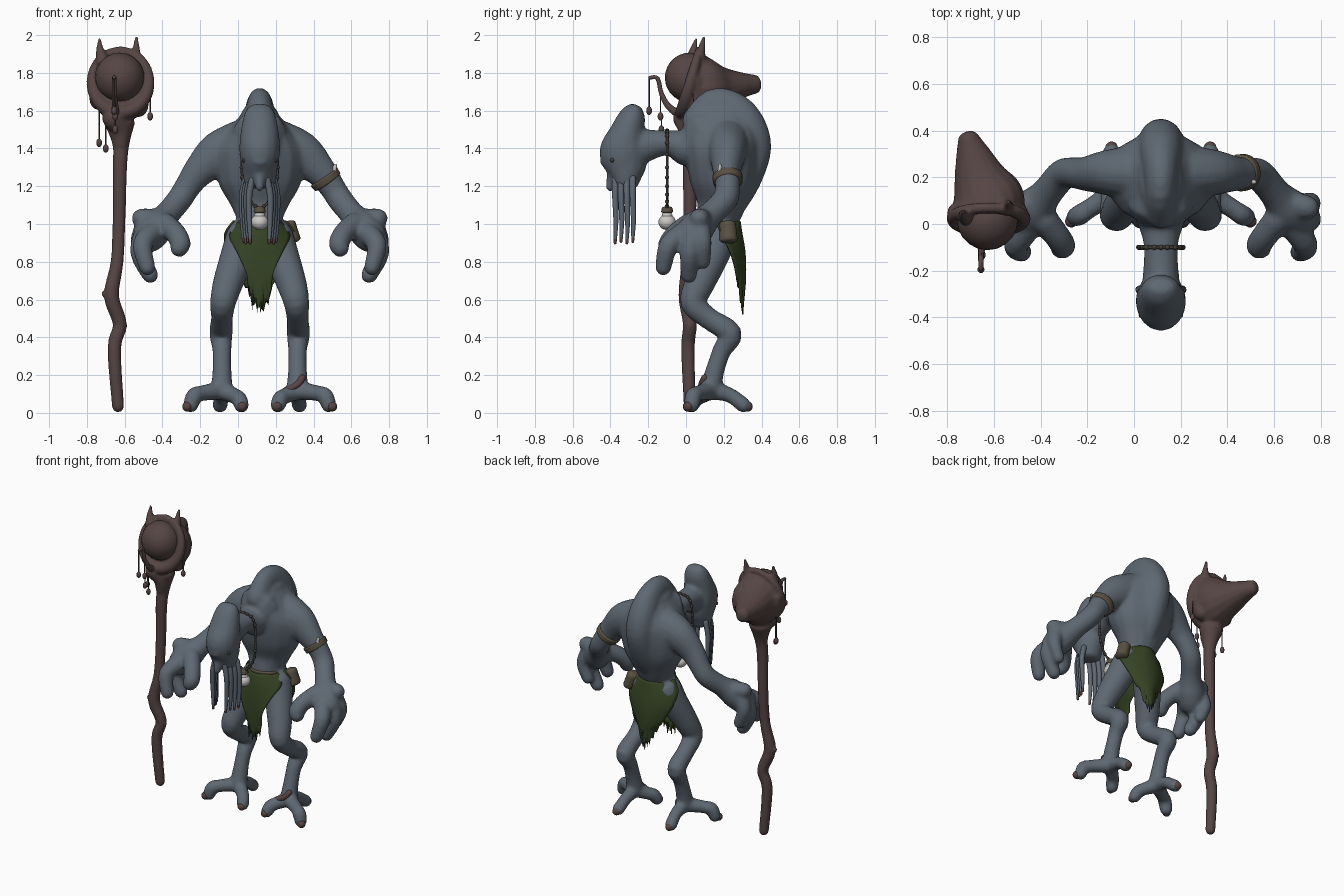
import bpy, bmesh, math, random
from mathutils import Vector, Matrix

random.seed(4)
cube = bpy.data.objects.get("Cube")
if cube:
    bpy.data.objects.remove(cube)
MID = 0.115  # the creature's centre line


def material(name, rgb):
    m = bpy.data.materials.new(name)
    m.use_nodes = True
    m.diffuse_color = (*rgb, 1)
    m.node_tree.nodes["Principled BSDF"].inputs["Base Color"].default_value = (*rgb, 1)
    return m


skin = material("slate skin", (.112, .138, .168))
wood = material("dark wood", (.092, .06, .058))
green = material("moss cloth", (.036, .058, .018))
leather = material("brown leather", (.1, .08, .053))
bone = material("pale bone", (.6, .58, .55))
stain = material("rusty claw", (.1, .06, .055))
dark = material("dark cord", (.055, .048, .04))


def spline(pts, steps):
    ext = [pts[0]] + pts + [pts[-1]]
    out = []
    for i in range(len(pts) - 1):
        for k in range(steps):
            t = k / steps
            out.append([.5 * (2 * q + (r - p) * t + (2 * p - 5 * q + 4 * r - s) * t * t
                              + (3 * q - p - 3 * r + s) * t ** 3)
                        for p, q, r, s in zip(*ext[i:i + 4])])
    return out + [pts[-1]]


def tube(bm, pts, cap=1, steps=4, sides=16, mirror=1, mid=MID):
    """Rounded loft through (x, y, z, radius[, second radius]) with x from the centre line."""
    pts = [[p[0] * mirror + mid, p[1], p[2], p[3], p[-1]] for p in pts]
    path = spline(pts, steps)
    span = Vector(pts[-1][:3]) - Vector(pts[0][:3])
    ref = Vector((1, 0, 0))
    if span.length < .001 or abs(span.normalized().x) > .8:
        ref = Vector((0, 1, 0))
    stations = []
    for i, p in enumerate(path):
        a, b = path[max(i - 1, 0)], path[min(i + 1, len(path) - 1)]
        t = (Vector(b[:3]) - Vector(a[:3])).normalized()
        stations.append((Vector(p[:3]), t, p[3], p[4]))
    # domed ends
    for end, sign in ((0, -1), (-1, 1)):
        c, t, rx, ry = stations[end]
        dome = []
        for ang in (.5, .95, 1.35):
            f = math.cos(ang)
            dome.append((c + t * sign * cap * min(rx, ry) * math.sin(ang), t, rx * f, ry * f))
        stations = stations + dome if sign > 0 else dome[::-1] + stations
    rings = []
    for c, t, rx, ry in stations:
        side = (ref - t * ref.dot(t)).normalized()
        up = t.cross(side)
        rings.append([bm.verts.new(c + side * rx * math.cos(a) + up * ry * math.sin(a))
                      for a in (math.tau * k / sides for k in range(sides))])
    for r, s in zip(rings, rings[1:]):
        for k in range(sides):
            n = (k + 1) % sides
            bm.faces.new((r[k], r[n], s[n], s[k]))
    bm.faces.new(rings[0])
    bm.faces.new(rings[-1])


def ball(bm, at, r, squash=(1, 1, 1)):
    bmesh.ops.create_uvsphere(bm, u_segments=20, v_segments=14, radius=r,
                              matrix=Matrix.Translation(at) @ Matrix.Diagonal((*squash, 1)))


def finish(bm, name, mat, voxel=0, smooth=5):
    bmesh.ops.recalc_face_normals(bm, faces=bm.faces)
    me = bpy.data.meshes.new(name)
    for f in bm.faces:
        f.smooth = True
    bm.to_mesh(me)
    bm.free()
    me.materials.append(mat)
    ob = bpy.data.objects.new(name, me)
    bpy.context.collection.objects.link(ob)
    if voxel:  # fuse the overlapping parts into one skin
        rm = ob.modifiers.new("fuse", 'REMESH')
        rm.mode, rm.voxel_size, rm.use_smooth_shade = 'VOXEL', voxel, True
        sm = ob.modifiers.new("soften", 'SMOOTH')
        sm.factor, sm.iterations = .5, smooth
    return ob


# Body: torso, spine ridge, neck, crested head
bm = bmesh.new()
tube(bm, [(0, .16, .9, .13, .1), (0, .16, 1, .115, .11), (0, .185, 1.1, .155, .13),
          (0, .195, 1.22, .22, .175), (0, .195, 1.38, .235, .2), (0, .19, 1.49, .17, .2),
          (0, .19, 1.58, .1, .16)], cap=.6)
tube(bm, [(0, .21, 1.1, .08, .1), (0, .29, 1.24, .1, .108), (0, .34, 1.4, .1, .112),
          (0, .31, 1.52, .095, .11), (0, .24, 1.595, .08, .108), (0, .15, 1.62, .068, .098),
          (0, .07, 1.53, .08, .098)])
tube(bm, [(0, .1, 1.45, .15, .17), (0, 0, 1.41, .1, .11), (0, -.1, 1.43, .073, .066),
          (0, -.25, 1.41, .08, .1)])
tube(bm, [(0, -.265, 1.62, .058, .038), (0, -.28, 1.58, .082, .068), (0, -.31, 1.49, .101, .092),
          (0, -.33, 1.39, .108, .128), (0, -.32, 1.3, .096, .112), (0, -.32, 1.245, .088, .083),
          (0, -.325, 1.21, .08, .07)], cap=.3)
tube(bm, [(0, -.39, 1.26, .03), (0, -.4, 1.195, .024)])
for s in (1, -1):
    tube(bm, [(.012, -.443, 1.325, .014), (.07, -.405, 1.37, .015)], mirror=s)
    # arm, knuckle, thumb and three fingers
    tube(bm, [(.1, .22, 1.42, .13, .12), (.22, .22, 1.37, .118, .1), (.32, .215, 1.28, .086, .074),
              (.38, .22, 1.2, .07, .066), (.425, .207, 1.13, .068), (.49, .13, 1.05, .068),
              (.54, .07, .99, .09), (.58, .03, .94, .09)], mirror=s)
    tube(bm, [(.5, .1, 1.02, .06), (.625, .07, 1.03, .053)], mirror=s)
    tube(bm, [(.5, .02, 1, .06), (.445, -.05, .95, .056), (.42, -.09, .9, .055),
              (.425, -.1, .875, .05)], mirror=s)
    tube(bm, [(.56, 0, .96, .06), (.62, -.09, .89, .053), (.595, -.12, .77, .043)], mirror=s)
    tube(bm, [(.6, .04, .97, .06), (.635, .02, .85, .052), (.58, .015, .73, .044)], mirror=s)
    tube(bm, [(.6, .07, .99, .06), (.64, .09, .9, .046), (.605, .09, .8, .04)], mirror=s)
    # backward-jointed leg and three toes
    tube(bm, [(.08, .17, .93, .1), (.12, .13, .82, .092), (.17, .07, .68, .08), (.195, .038, .58, .068),
              (.2, .12, .5, .058), (.205, .235, .42, .062), (.2, .19, .33, .05),
              (.2, .155, .23, .05), (.2, .13, .13, .058)], mirror=s)
    for toe in ([(.3, .07, .105, .042), (.345, .04, .09, .045), (.365, .03, .042, .041)],
                [(.135, .08, .09, .042), (.11, .05, .075, .043), (.097, .03, .041, .041)],
                [(.2, .23, .095, .04), (.21, .305, .041, .041)]):
        tube(bm, [(.2, .13, .12, .052)] + toe, mirror=s)
finish(bm, "body", skin, .012)

# Face tentacles, four on each side, with rusty tips
bm = bmesh.new()
for s in (1, -1):
    for k in range(4):
        y = -.375 + .031 * k
        x = .05 + .012 * k
        tube(bm, [(x - .012, y, 1.24, .018), (x + .006, y, 1.15, .017), (x + .005, y + .004, 1.02, .014),
                  (x, y, .9 + .008 * (k % 2), .008)], mirror=s, sides=10)
tentacles = finish(bm, "face_tentacles", skin)
tentacles.data.materials.append(stain)
for f in tentacles.data.polygons:
    f.material_index = int(f.center.z < .92)

# Eyes, claws and a rusty scar on one foot
eyes, claws = bmesh.new(), bmesh.new()
for s in (1, -1):
    ball(eyes, (MID + s * .083, -.39, 1.338), .012)
    for x, y in ((.383, .012), (.093, .01), (.211, .326)):
        ball(claws, (MID + s * x, y, .034), .027)
tube(claws, [(.225, .098, .185, .018), (.2, .083, .15, .018), (.135, .08, .115, .018)])
finish(eyes, "eyes", dark)
finish(claws, "claws", stain)


# Loincloth panels with ragged hems: rows of (height, half width, y, edge bend)
def panel(name, rows):
    bm = bmesh.new()
    cols = 19
    grid = []
    path = spline([list(r) for r in rows], 3)
    for j, (z, half, y, bend) in enumerate(path):
        row = []
        for i in range(cols):
            u = 2 * i / (cols - 1) - 1
            low = max(0, j / (len(path) - 1) - .6)
            rag = low * random.uniform(-.14, .1)
            row.append(bm.verts.new((MID + u * half, y + bend * u * u, z + rag + low * .1 * abs(u))))
        grid.append(row)
    for r, q in zip(grid, grid[1:]):
        for i in range(cols - 1):
            bm.faces.new((r[i], r[i + 1], q[i + 1], q[i]))
    ob = finish(bm, name, green)
    sol = ob.modifiers.new("thickness", 'SOLIDIFY')
    sol.thickness, sol.offset = .008, 0


panel("front_loincloth", [(1.01, .118, .035, .1), (.94, .16, .018, .09), (.86, .125, .01, .03),
                          (.75, .075, .008, .0), (.65, .06, .012, .01), (.56, .04, .02, 0)])
panel("back_loincloth", [(1.015, .14, .285, -.125), (.95, .185, .295, -.11), (.86, .175, .31, -.08),
                         (.76, .125, .315, -.055), (.66, .075, .31, -.035), (.57, .035, .3, -.01)])

# Belt, pouch and arm band
bm = bmesh.new()
tube(bm, [(0, .16, .995, .122, .118), (0, .16, 1.02, .122, .118)], cap=.06, sides=32)
finish(bm, "belt", leather)
bm = bmesh.new()
tube(bm, [(.178, .225, .915, .04, .048), (.15, .22, 1, .04, .044)], cap=.4)
finish(bm, "belt_pouch", leather)
bm = bmesh.new()
tube(bm, [(.34, .219, 1.25, .086, .08), (.36, .222, 1.222, .082, .078)], cap=.1, sides=24)
finish(bm, "arm_band", leather)
bm = bmesh.new()
tube(bm, [(.385, .18, 1.25, .016), (.4, .18, 1.31, .009)])
finish(bm, "arm_band_tooth", bone)

# Necklace with beads and a bone pendant
bm = bmesh.new()
half = [(0, 1.495), (.06, 1.485), (.09, 1.43), (.095, 1.3), (.085, 1.2), (.05, 1.12), (0, 1.08)]
loop = [(x, -.1, z, .007) for x, z in half]
for s in (1, -1):
    tube(bm, loop, mirror=s, sides=8)
    for p in spline([list(q) for q in loop], 2):
        ball(bm, (MID + s * p[0], p[1], p[2]), .011)
finish(bm, "necklace", dark)
bm = bmesh.new()
ball(bm, (MID, -.1, 1.01), .046, (1, 1, .9))
tube(bm, [(0, -.1, 1.02, .035), (0, -.1, 1.055, .026)], cap=.3)
finish(bm, "pendant", bone)
bm = bmesh.new()
tube(bm, [(0, -.1, 1.065, .032), (0, -.1, 1.085, .028)], cap=.3)
finish(bm, "pendant_cap", leather)

# Staff: crooked shaft, knots, pointed head, tilted rim and horns
bm = bmesh.new()
STAFF = -.63
tube(bm, [(-.005, .02, .035, .032), (-.025, .01, .34, .036), (.004, .02, .47, .037), (-.04, 0, .62, .04),
          (-.01, .01, .8, .034), (0, .02, 1.02, .034), (.005, .02, 1.3, .038), (.01, .03, 1.42, .045),
          (.005, .04, 1.53, .08)], mid=STAFF)
tube(bm, [(-.045, 0, .61, .034), (-.078, 0, .63, .016)], mid=STAFF)
tube(bm, [(0, .02, .46, .033), (.025, .02, .46, .02)], mid=STAFF)
tube(bm, [(.008, .06, 1.72, .155, .19), (0, .12, 1.72, .155, .165), (-.03, .2, 1.725, .115, .11),
          (-.06, .3, 1.735, .075, .068), (-.08, .37, 1.74, .045, .05)], cap=.6, mid=STAFF)
rim = []
for k in range(13):
    a = math.tau * k / 12
    rim.append((.008 + .15 * math.sin(a), .025 + .045 * math.cos(a), 1.755 + .165 * math.cos(a),
                .03 - .008 * math.cos(a)))
tube(bm, rim, mid=STAFF)
tube(bm, [(-.03, -.01, 1.56, .06), (.01, .01, 1.5, .05), (.01, .02, 1.42, .04)], mid=STAFF)
for x, y, tip in ((-.1, .04, 1.98), (.09, .08, 1.99)):
    tube(bm, [(x * .85, y - .01, 1.86, .04), (x, y, 1.92, .022), (x * 1.03, y + .015, tip, .008)], mid=STAFF)
# side swellings around the bowl
tube(bm, [(.1, .06, 1.62, .055), (.13, .05, 1.76, .045)], mid=STAFF)
tube(bm, [(-.11, .04, 1.65, .045), (-.13, .05, 1.76, .04)], mid=STAFF)
finish(bm, "staff", wood, .009, 3)
bm = bmesh.new()
ball(bm, (STAFF + .003, .02, 1.775), .132)
finish(bm, "staff_orb", wood)

# Curled hook and hanging charms
bm = bmesh.new()
tube(bm, [(-.02, -.02, 1.57, .025), (-.02, -.09, 1.62, .018), (-.025, -.13, 1.69, .013),
          (-.025, -.15, 1.77, .012), (-.025, -.19, 1.775, .01)], mid=STAFF, sides=10)
finish(bm, "staff_hook", wood)
bm = bmesh.new()
for x, y, top, low in ((-.025, -.195, 1.77, 1.6), (-.02, -.135, 1.68, 1.57), (-.105, .02, 1.6, 1.43),
                       (-.07, -.02, 1.56, 1.4), (.165, .04, 1.72, 1.57), (-.02, -.13, 1.57, 1.5)):
    tube(bm, [(x, y, top, .004), (x, y, low, .004)], mid=STAFF, sides=6)
    ball(bm, (STAFF + x, y, low), .015, (1, 1, 1.5))
finish(bm, "staff_charms", wood)
